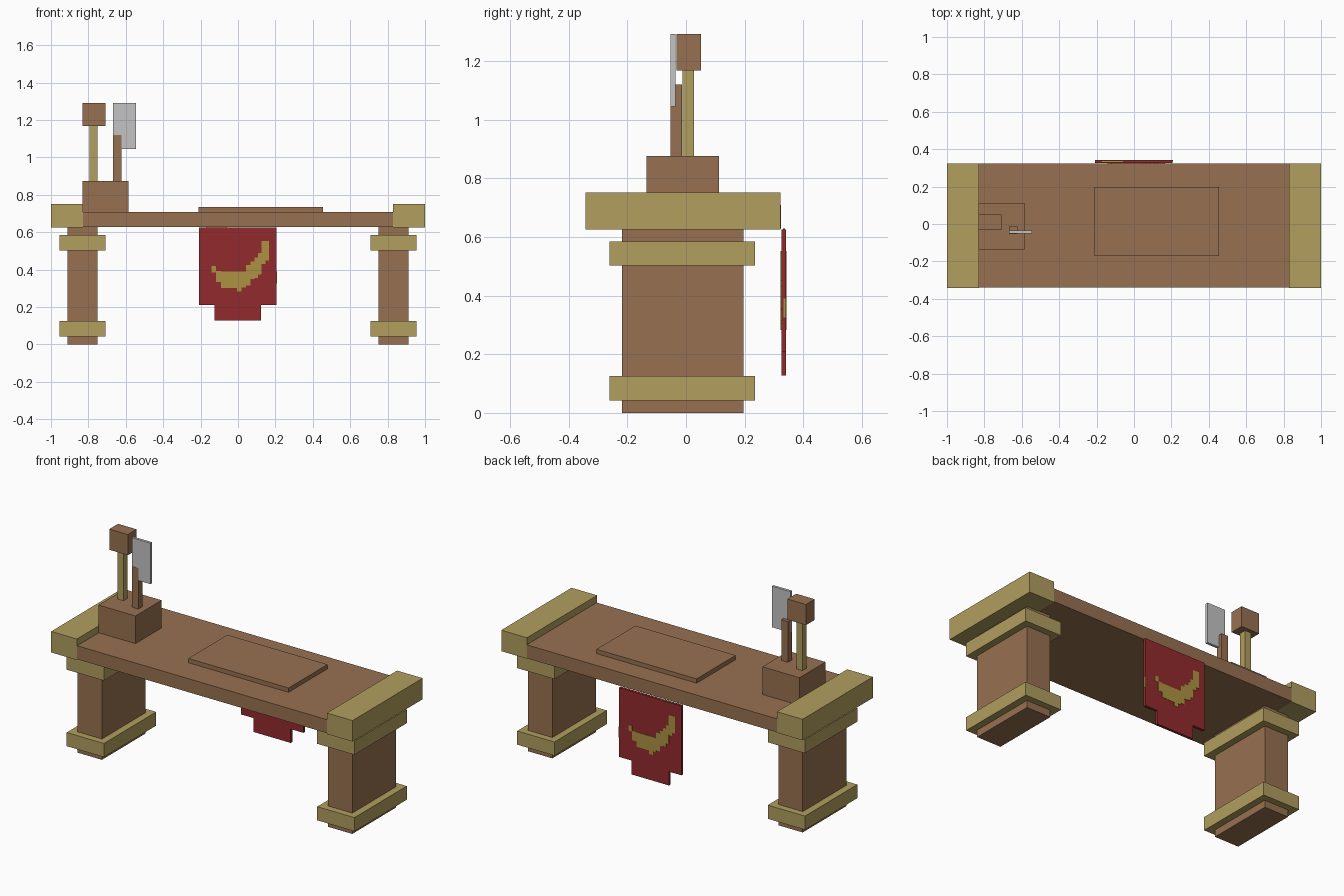
import bpy
import bmesh

cube = bpy.data.objects.get("Cube")
if cube:
    bpy.data.objects.remove(cube, do_unlink=True)


def material(name, r, g, b):
    m = bpy.data.materials.new(name)
    m.use_nodes = True
    m.diffuse_color = (r, g, b, 1)
    m.node_tree.nodes["Principled BSDF"].inputs["Base Color"].default_value = (r, g, b, 1)
    return m


wood = material("brown wood", .31, .165, .082)
gold = material("pale gold", .44, .342, .114)
red = material("red cloth", .287, .023, .026)
steel = material("grey steel", .55, .55, .56)
thread = material("gold thread", .42, .29, .055)


def finish(name, bm, mat):
    bmesh.ops.recalc_face_normals(bm, faces=bm.faces)
    mesh = bpy.data.meshes.new(name)
    bm.to_mesh(mesh)
    bm.free()
    mesh.materials.append(mat)
    obj = bpy.data.objects.new(name, mesh)
    bpy.context.collection.objects.link(obj)
    return obj


def box(name, mat, xs, ys, zs):
    """Box spanning the given ranges."""
    bm = bmesh.new()
    bmesh.ops.create_cube(bm, size=1)
    for v in bm.verts:
        v.co = [r[0] if c < 0 else r[1] for c, r in zip(v.co, (xs, ys, zs))]
    return finish(name, bm, mat)


def plate(name, mat, outline, y0, y1):
    """Extrude an (x, z) outline along y."""
    bm = bmesh.new()
    face = bm.faces.new([bm.verts.new((x, y0, z)) for x, z in outline])
    ext = bmesh.ops.extrude_face_region(bm, geom=[face])
    for v in ext["geom"]:
        if isinstance(v, bmesh.types.BMVert):
            v.co.y = y1
    return finish(name, bm, mat)


# Table top and the raised board on it
box("table_top", wood, (-.83, .83), (-.339, .324), (.628, .709))
box("cutting_board", wood, (-.21, .455), (-.171, .199), (.709, .735))

# Mirrored ends: cap, leg and two leg bands
for side, s in (("right", -1), ("left", 1)):
    def span(a, b):
        return sorted((s * a, s * b))
    box(side + "_end_cap", gold, span(.83, 1), (-.343, .323), (.625, .751))
    box(side + "_leg", wood, span(.75, .912), (-.219, .196), (0, .628))
    for level, z in (("lower", .043), ("upper", .502)):
        box(f"{side}_{level}_band", gold, span(.708, .955), (-.26, .236), (z, z + .082))

# Tool block, mallet and cleaver
box("tool_block", wood, (-.832, -.586), (-.135, .112), (.709, .875))
box("mallet_handle", gold, (-.793, -.752), (-.012, .028), (.87, 1.168))
box("mallet_head", wood, (-.832, -.709), (-.032, .051), (1.167, 1.291))
box("cleaver_handle", wood, (-.667, -.624), (-.053, -.013), (.87, 1.12))
box("cleaver_blade", steel, (-.667, -.545), (-.052, -.036), (1.045, 1.291))

# Hanging banner with a narrower lower tab
cloth = [(-.208, .626), (.206, .626), (.206, .21), (.122, .21), (.122, .127),
         (-.126, .127), (-.126, .21), (-.208, .21)]
plate("banner", red, cloth, .325, .341)

# Stepped crescent emblem, as columns of (start x, bottom, top)
columns = [(-.142, .386, .42), (-.118, .335, .392), (-.09, .303, .39), (-.005, .282, .39),
           (.02, .305, .39), (.042, .315, .425), (.066, .35, .443), (.088, .355, .465),
           (.108, .375, .488), (.125, .43, .552), (.147, .45, .552)]
edges = [c[0] for c in columns] + [.167]
top, bottom = [], []
for i, (x, lo, hi) in enumerate(columns):
    for e in edges[i:i + 2]:
        if not top or top[-1] != (e, hi):
            top.append((e, hi))
        if not bottom or bottom[-1] != (e, lo):
            bottom.append((e, lo))
emblem = top + bottom[::-1]
plate("emblem_front", thread, emblem, .323, .325)
plate("emblem_back", thread, [(-x, z) for x, z in emblem], .341, .343)

# Thread showing on the banner's edge
box("edge_thread", thread, (.206, .208), (.333, .341), (.325, .39))
box("top_thread", thread, (-.17, -.06), (.331, .337), (.626, .628))
